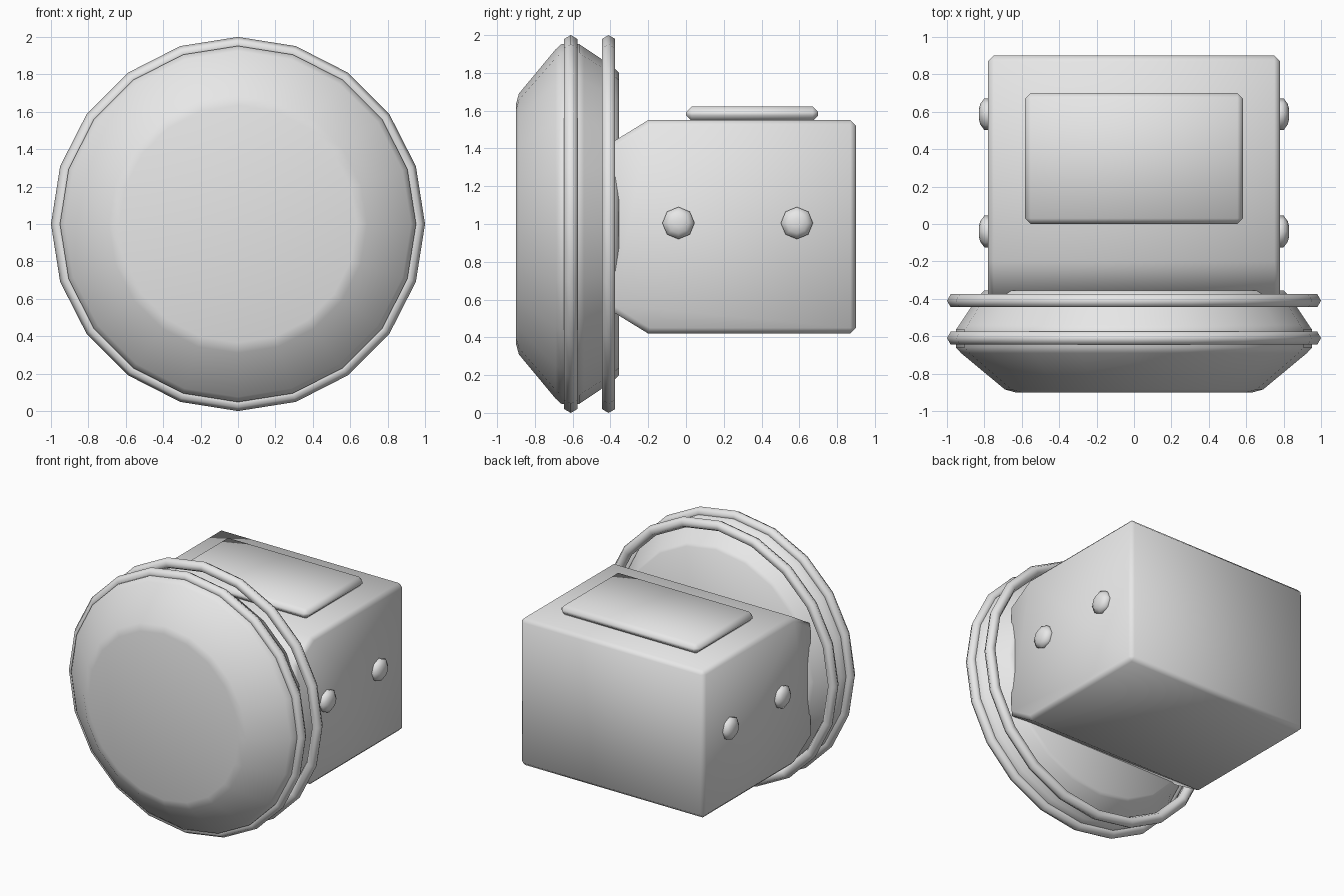
import bpy, bmesh, math

if "Cube" in bpy.data.objects:
    bpy.data.objects.remove(bpy.data.objects["Cube"])

grey = bpy.data.materials.new("light_grey")
grey.diffuse_color = (0.8, 0.8, 0.8, 1)
grey.use_nodes = True
grey.node_tree.nodes["Principled BSDF"].inputs["Base Color"].default_value = grey.diffuse_color


def finish(bm, name):
    bmesh.ops.recalc_face_normals(bm, faces=bm.faces[:])
    for f in bm.faces:
        f.smooth = True
    me = bpy.data.meshes.new(name)
    bm.to_mesh(me)
    bm.free()
    me.materials.append(grey)
    ob = bpy.data.objects.new(name, me)
    bpy.context.collection.objects.link(ob)
    return ob


def lathe(name, profile, n, place, closed=False):
    """Revolve (along, radius) points; place(along, a, b) maps to world."""
    bm = bmesh.new()
    rings = []
    for h, r in profile:
        rings.append([bm.verts.new(place(h, r * math.sin(2 * math.pi * k / n),
                                         r * math.cos(2 * math.pi * k / n)))
                      for k in range(n)])
    pairs = list(zip(rings, rings[1:]))
    if closed:
        pairs.append((rings[-1], rings[0]))
    else:
        bm.faces.new(rings[0])
        bm.faces.new(rings[-1])
    for a, b in pairs:
        for k in range(n):
            j = (k + 1) % n
            bm.faces.new((a[k], a[j], b[j], b[k]))
    return finish(bm, name)


def prism(name, outline, half_x, bevel):
    """Extrude a (y, z) outline across x and chamfer its sharp edges."""
    bm = bmesh.new()
    sides = [[bm.verts.new((x, y, z)) for y, z in outline] for x in (-half_x, half_x)]
    bm.faces.new(sides[0])
    bm.faces.new(sides[1])
    n = len(outline)
    for k in range(n):
        j = (k + 1) % n
        bm.faces.new((sides[0][k], sides[0][j], sides[1][j], sides[1][k]))
    bmesh.ops.recalc_face_normals(bm, faces=bm.faces[:])
    sharp = [e for e in bm.edges if e.calc_face_angle(0) > math.radians(60)]
    bmesh.ops.bevel(bm, geom=sharp, offset=bevel, segments=1, affect='EDGES')
    return finish(bm, name)


def along_y(h, a, b):
    return (a, h, 1.0 + b)


# Round front drum with chamfered rims
lathe("drum", [(-0.9, 0.635), (-0.885, 0.69), (-0.69, 0.925), (-0.66, 0.952),
               (-0.565, 0.952), (-0.54, 0.935), (-0.45, 0.875), (-0.375, 0.82),
               (-0.355, 0.80)], 20, along_y)

# Two thin hoops around the drum
for name, y in (("front_hoop", -0.61), ("rear_hoop", -0.41)):
    section = [(y + 0.04 * math.sin(t * math.pi / 3), 0.96 + 0.04 * math.cos(t * math.pi / 3))
               for t in range(6)]
    lathe(name, section, 20, along_y, closed=True)

# Box body, narrowing towards the drum
prism("body", [(-0.42, 1.415), (-0.2, 1.55), (0.9, 1.55),
               (0.9, 0.42), (-0.2, 0.42), (-0.42, 0.555)], 0.78, 0.03)

# Raised plate on top
prism("top_plate", [(0.0, 1.545), (0.7, 1.545), (0.7, 1.622), (0.0, 1.622)], 0.583, 0.03)

# Two rounded bolts on each side
for side, s in (("right", 1), ("left", -1)):
    for end, y in (("front", -0.04), ("rear", 0.587)):
        lathe(f"{side}_{end}_bolt", [(0.75, 0.085), (0.80, 0.085), (0.822, 0.055), (0.83, 0.025)],
              8, lambda h, a, b: (s * h, y + a, 1.005 + b))
